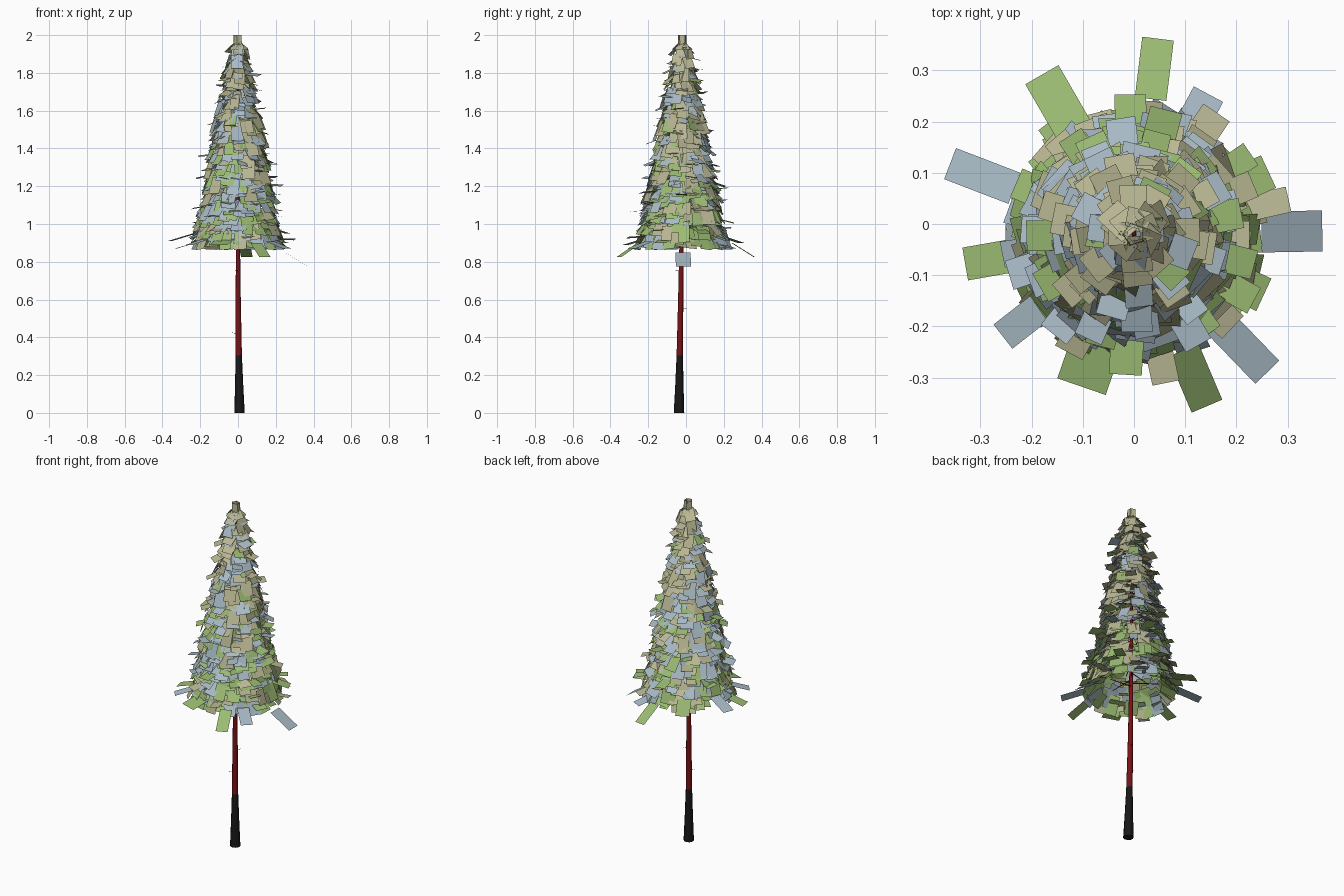
import bpy, bmesh, math, random
from mathutils import Vector, Matrix

if "Cube" in bpy.data.objects:
    bpy.data.objects.remove(bpy.data.objects["Cube"])

random.seed(7)
CX, CY = 0.0, -0.02          # foliage axis


def material(name, rgb):
    m = bpy.data.materials.new(name)
    m.diffuse_color = (*rgb, 1)
    m.use_nodes = True
    m.node_tree.nodes["Principled BSDF"].inputs["Base Color"].default_value = m.diffuse_color
    return m


GREEN = material("needle green", (0.33, 0.50, 0.17))
BLUE = material("needle blue grey", (0.40, 0.50, 0.57))
BEIGE = material("needle beige", (0.48, 0.47, 0.29))
RED = material("bark red", (0.19, 0.006, 0.007))
BLACK = material("bark black", (0.009, 0.009, 0.009))


def finish(bm, name, mats):
    mesh = bpy.data.meshes.new(name)
    bm.to_mesh(mesh)
    bm.free()
    ob = bpy.data.objects.new(name, mesh)
    bpy.context.collection.objects.link(ob)
    for m in mats:
        mesh.materials.append(m)
    return ob


def tube(bm, points, sides):
    """Loft rings of (x, y, z, radius); returns the new faces."""
    rings, faces = [], []
    axis = Vector(points[-1][:3]) - Vector(points[0][:3])
    rot = axis.to_track_quat('Z', 'Y')
    for x, y, z, r in points:
        rings.append([bm.verts.new(Vector((x, y, z)) + rot @ Vector(
            (r * math.cos(a), r * math.sin(a), 0)))
            for a in (math.tau * i / sides for i in range(sides))])
    for a, b in zip(rings, rings[1:]):
        for i in range(sides):
            j = (i + 1) % sides
            faces.append(bm.faces.new((a[i], a[j], b[j], b[i])))
    faces.append(bm.faces.new(rings[0][::-1]))
    faces.append(bm.faces.new(rings[-1]))
    return faces


# trunk: black foot, red stem
bm = bmesh.new()
for f in tube(bm, [(0.008, -0.037, 0, 0.028), (0.006, -0.035, 0.15, 0.022),
                   (0.004, -0.033, 0.305, 0.017), (0.001, -0.028, 0.6, 0.014),
                   (0, -0.024, 0.9, 0.011), (0, -0.02, 1.4, 0.007),
                   (0, -0.02, 1.95, 0.003)], 10):
    f.material_index = int(f.calc_center_median().z < 0.3)
    f.smooth = len(f.verts) == 4
finish(bm, "trunk", [RED, BLACK])

# branches inside the crown and a few dead twigs on the bare stem
bm = bmesh.new()
for i in range(46):
    z = 0.92 + i * 0.021
    a = i * 2.4
    r = 0.13 * (1.95 - z) / 1.05 + 0.02
    tube(bm, [(CX, CY, z, 0.004),
              (CX + r * math.cos(a), CY + r * math.sin(a), z - 0.01, 0.002)], 4)
for z, a in ((0.42, 3.3), (0.55, 1.2), (0.75, 4.1)):
    tube(bm, [(0.002, -0.03, z, 0.002),
              (0.002 + 0.035 * math.cos(a), -0.03 + 0.035 * math.sin(a), z + 0.004, 0.001)], 3)
finish(bm, "branches", [RED])


def card(bm, angle, r, z, width, length, pitch, twist=0.0, yaw=0.0, mat=0):
    """Flat needle card starting at radius r and running outward and down."""
    m = (Matrix.Translation((CX, CY, z)) @ Matrix.Rotation(angle, 4, 'Z')
         @ Matrix.Translation((r, 0, 0)) @ Matrix.Rotation(yaw, 4, 'Z')
         @ Matrix.Rotation(pitch, 4, 'Y') @ Matrix.Rotation(twist, 4, 'X'))
    w = width / 2
    f = bm.faces.new([bm.verts.new(m @ Vector(p)) for p in
                      ((0, -w, 0), (length, -w, 0), (length, w, 0), (0, w, 0))])
    f.material_index = mat


def pick(z):
    """Green low down, blue grey in the middle, beige near the tip."""
    t = (z - 0.88) / 1.08
    weights = (max(0.06, 0.55 - 0.75 * t), max(0.12, 0.42 - 0.25 * abs(t - 0.4)),
               0.10 + 0.75 * t)
    return random.choices((0, 1, 2), weights)[0]


PROFILE = [(0.86, 0.255), (1.0, 0.225), (1.2, 0.19), (1.4, 0.155),
           (1.6, 0.115), (1.8, 0.075), (1.97, 0.04)]


def crown_radius(z):
    for (z0, r0), (z1, r1) in zip(PROFILE, PROFILE[1:]):
        if z <= z1:
            return r0 + (r1 - r0) * (z - z0) / (z1 - z0)
    return PROFILE[-1][1]


# crown: overlapping tiers of cards
bm = bmesh.new()
tiers = 27
for k in range(tiers):
    z0 = 0.94 + k * (1.94 - 0.94) / (tiers - 1)
    R = crown_radius(z0 - 0.05)
    n = max(5, round(math.tau * R / 0.048))
    size = 0.72 + 0.28 * min(1, R / 0.18)
    for i in range(n):
        a = math.tau * (i + random.uniform(-0.3, 0.3)) / n + k * 1.1
        z = z0 + random.uniform(-0.015, 0.015)
        length = random.uniform(0.075, 0.11) * size
        pitch = math.radians(random.uniform(28, 72))
        drop = length * math.sin(pitch)
        if z - drop < 0.865:
            z = 0.865 + drop
        r = max(0.004, R - length * math.cos(pitch) + random.uniform(-0.015, 0.012))
        card(bm, a, r, z, random.uniform(0.055, 0.08) * size, length, pitch,
             random.uniform(-0.25, 0.25), random.uniform(-0.3, 0.3), pick(z))

# shallow cards poking out of the silhouette
for i in range(75):
    z = 0.92 + 0.98 * (i / 75) ** 1.15
    length = random.uniform(0.08, 0.11) * (0.7 + 0.3 * (1.95 - z))
    r = max(0.01, crown_radius(z) - length * random.uniform(0.35, 0.7))
    card(bm, i * 2.4 + random.uniform(-0.4, 0.4), r, z, random.uniform(0.05, 0.065),
         length, math.radians(random.uniform(-8, 25)), random.uniform(-0.2, 0.2),
         0, pick(z))
finish(bm, "crown_needles", [GREEN, BLUE, BEIGE])

# long drooping cards at the skirt: angle, tip radius, tip height, width, colour
bm = bmesh.new()
for deg, tip, z, w, mat in ((1, 0.368, 0.775, 0.08, 1), (83, 0.385, 0.825, 0.062, 0),
                            (120, 0.36, 0.90, 0.075, 0), (159, 0.385, 0.91, 0.065, 1),
                            (190, 0.335, 0.87, 0.065, 0), (218, 0.325, 0.89, 0.06, 1),
                            (251, 0.315, 0.89, 0.1, 0), (293, 0.365, 0.825, 0.065, 0),
                            (314, 0.375, 0.87, 0.065, 1), (62, 0.31, 0.87, 0.065, 1),
                            (25, 0.29, 0.95, 0.07, 0), (335, 0.28, 0.90, 0.07, 0)):
    p = math.radians(32 if z < 0.85 else 16)
    L = 0.14
    card(bm, math.radians(deg), tip - L * math.cos(p), z + L * math.sin(p), w, L, p, 0, 0, mat)
finish(bm, "skirt_needles", [GREEN, BLUE])

# upright tuft at the tip
bm = bmesh.new()
for i in range(5):
    card(bm, i * math.tau / 5, 0.017, 2.0, 0.03, 0.09, math.radians(88), 0, 0, 0)
for i in range(7):
    card(bm, i * math.tau / 7 + 0.3, 0.012, 1.955, 0.045, 0.05, math.radians(40), 0.15, 0.2, 0)
finish(bm, "tip_needles", [BEIGE])
